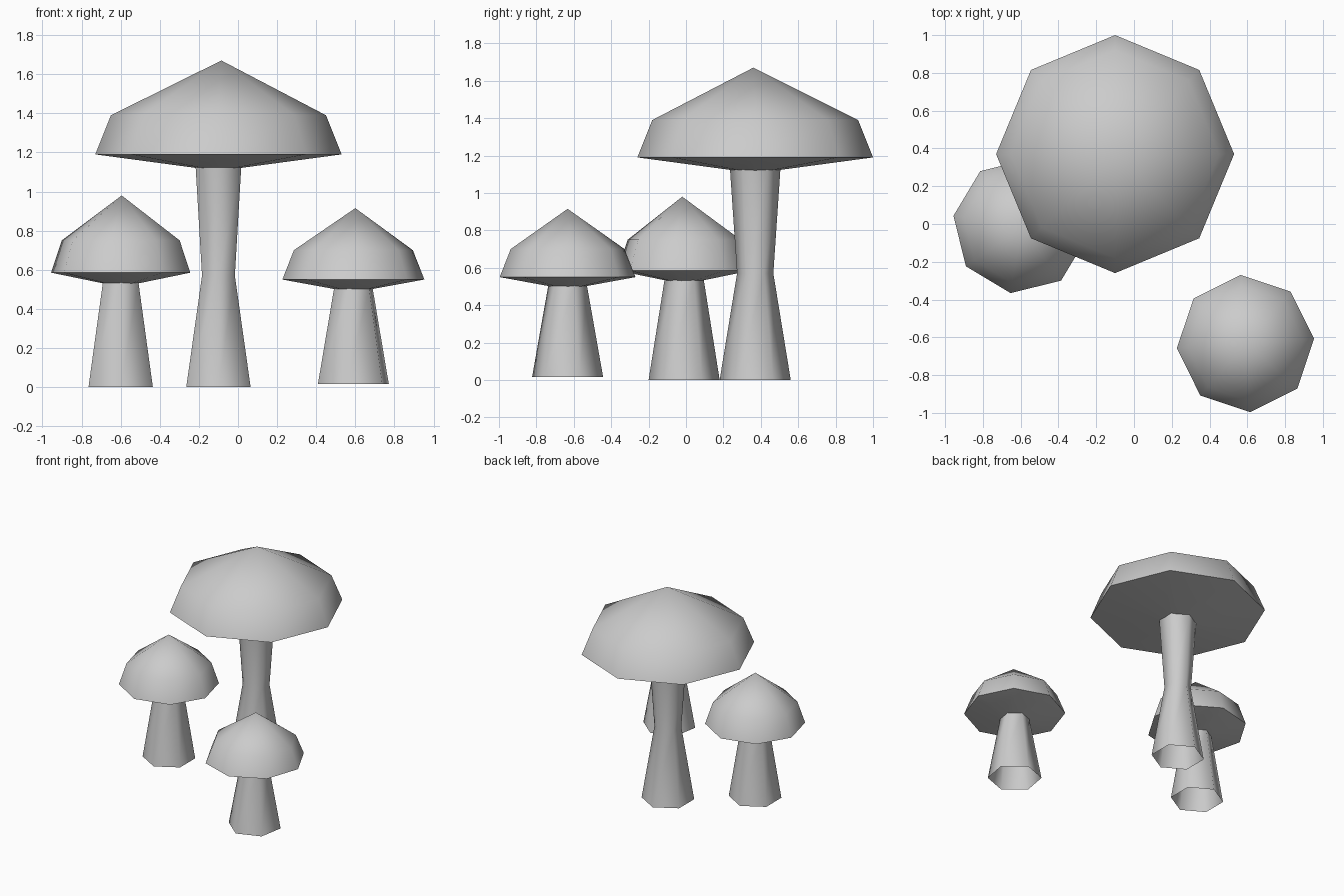
import bpy, bmesh
from math import cos, sin, pi, radians

if "Cube" in bpy.data.objects:
    bpy.data.objects.remove(bpy.data.objects["Cube"], do_unlink=True)

grey = bpy.data.materials.new("plain_grey")
grey.use_nodes = True
grey.diffuse_color = (0.6, 0.6, 0.6, 1)
grey.node_tree.nodes["Principled BSDF"].inputs["Base Color"].default_value = (0.6, 0.6, 0.6, 1)


def lathe(name, centre, profile, sides, turn, apex=None):
    """Sweep (radius, height) rings; with an apex, close both ends."""
    bm = bmesh.new()
    cx, cy = centre
    rings = []
    for r, z in profile:
        angles = [radians(turn) + 2 * pi * i / sides for i in range(sides)]
        rings.append([bm.verts.new((cx + r * cos(a), cy + r * sin(a), z)) for a in angles])
    for low, high in zip(rings, rings[1:]):
        for i in range(sides):
            j = (i + 1) % sides
            bm.faces.new((low[i], low[j], high[j], high[i]))
    if apex:
        tip = bm.verts.new(apex)
        top = rings[-1]
        for i in range(sides):
            bm.faces.new((top[i], top[(i + 1) % sides], tip))
        bm.faces.new(list(reversed(rings[0])))
    mesh = bpy.data.meshes.new(name)
    bm.to_mesh(mesh)
    bm.free()
    mesh.materials.append(grey)
    ob = bpy.data.objects.new(name, mesh)
    bpy.context.collection.objects.link(ob)
    bpy.ops.object.select_all(action="DESELECT")
    ob.select_set(True)
    bpy.context.view_layer.objects.active = ob
    bpy.ops.object.shade_smooth_by_angle(angle=radians(65))


def mushroom(name, centre, cap, cap_turn, apex, stem, stem_turn):
    # eight-sided pointed cap on a hollow six-sided stem
    lathe(name + "_cap", centre, cap, 8, cap_turn, apex)
    lathe(name + "_stem", centre, stem, 6, stem_turn)


mushroom("tall_mushroom", (-0.10, 0.37),
         [(0.11, 1.12), (0.63, 1.19), (0.55, 1.39)], 0, (-0.085, 0.36, 1.67),
         [(0.19, 0), (0.097, 0.57), (0.135, 1.13)], 30)
mushroom("left_back_mushroom", (-0.60, -0.01),
         [(0.09, 0.53), (0.36, 0.585), (0.305, 0.75)], -8.5, (-0.595, -0.02, 0.98),
         [(0.19, 0), (0.105, 0.535)], 30)
mushroom("front_mushroom", (0.59, -0.633),
         [(0.09, 0.50), (0.364, 0.55), (0.305, 0.70)], 4, (0.60, -0.633, 0.915),
         [(0.193, 0.015), (0.105, 0.505)], 20)
